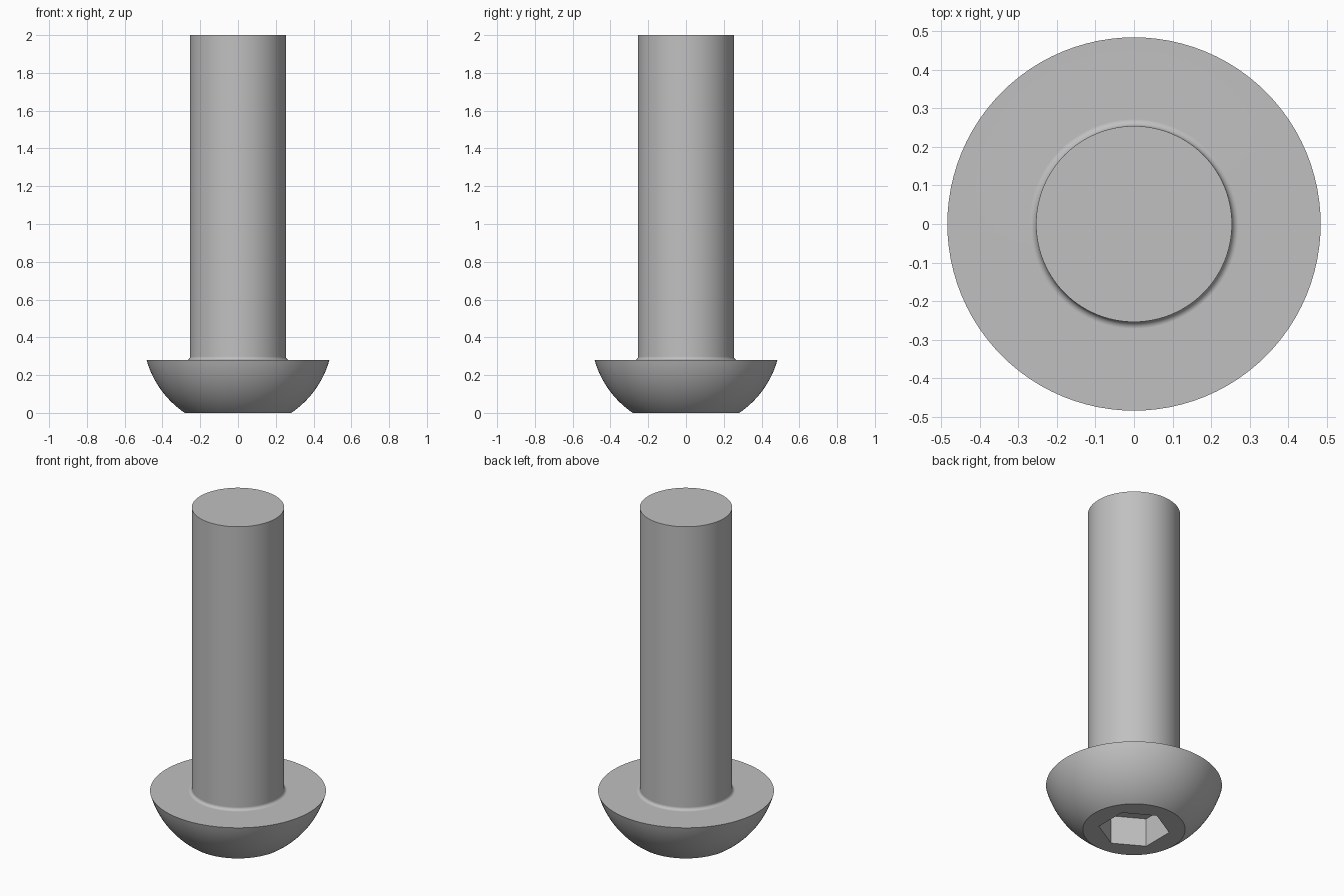
import bpy, bmesh, math
from mathutils import Matrix

cube = bpy.data.objects.get("Cube")
if cube:
    bpy.data.objects.remove(cube, do_unlink=True)

SHANK_R, HEAD_R, FACE_R = 0.254, 0.484, 0.282
HEAD_H, LENGTH, FILLET = 0.28, 2.0, 0.018
HEX_R, HEX_DEPTH = 0.196, 0.173
SIDES = 96

steel = bpy.data.materials.new("grey_steel")
steel.use_nodes = True
colour = (0.53, 0.53, 0.53, 1)
steel.diffuse_color = colour
steel.node_tree.nodes["Principled BSDF"].inputs["Base Color"].default_value = colour


def make_object(name, bm):
    bmesh.ops.recalc_face_normals(bm, faces=bm.faces)
    mesh = bpy.data.meshes.new(name)
    bm.to_mesh(mesh)
    bm.free()
    mesh.materials.append(steel)
    obj = bpy.data.objects.new(name, mesh)
    bpy.context.collection.objects.link(obj)
    return obj


def lathe(name, profile):
    """Revolve (radius, height) points about z and cap both ends."""
    bm = bmesh.new()
    rings = []
    for r, z in profile:
        angles = [math.tau * i / SIDES for i in range(SIDES)]
        rings.append([bm.verts.new((r * math.cos(a), r * math.sin(a), z)) for a in angles])
    for low, high in zip(rings, rings[1:]):
        for i in range(SIDES):
            j = (i + 1) % SIDES
            bm.faces.new((low[i], low[j], high[j], high[i]))
    bm.faces.new(rings[0][::-1])
    bm.faces.new(rings[-1])
    return make_object(name, bm)


# Domed head: arc of a sphere centred on the axis
centre = (HEAD_R**2 + HEAD_H**2 - FACE_R**2) / (2 * HEAD_H)
radius = math.hypot(FACE_R, centre)
start = math.atan2(-centre, FACE_R)
end = math.atan2(HEAD_H - centre, HEAD_R)
profile = []
for i in range(17):
    a = start + (end - start) * i / 16
    profile.append((radius * math.cos(a), centre + radius * math.sin(a)))

# Small fillet under the head, then the plain shank
for i in range(7):
    a = math.pi / 2 * i / 6
    profile.append((SHANK_R + FILLET * (1 - math.sin(a)),
                    HEAD_H + FILLET * (1 - math.cos(a))))
profile.append((SHANK_R, LENGTH))
bolt = lathe("button_head_bolt", profile)

# Hexagonal drive socket cut into the head
bm = bmesh.new()
bmesh.ops.create_cone(bm, cap_ends=True, segments=6, radius1=HEX_R, radius2=HEX_R,
                      depth=2 * HEX_DEPTH, matrix=Matrix.Rotation(math.radians(30), 4, "Z"))
# Put a corner of the hexagon on the y axis
corner = max(bm.verts, key=lambda v: v.co.y).co
turn = math.pi / 2 - math.atan2(corner.y, corner.x)
bmesh.ops.rotate(bm, verts=bm.verts, matrix=Matrix.Rotation(turn, 3, "Z"))
cutter = make_object("socket_cutter", bm)
cutter.hide_render = True

cut = bolt.modifiers.new("socket", "BOOLEAN")
cut.operation, cut.solver, cut.object = "DIFFERENCE", "EXACT", cutter
bpy.ops.object.select_all(action="DESELECT")
bolt.select_set(True)
bpy.context.view_layer.objects.active = bolt
bpy.ops.object.modifier_apply(modifier=cut.name)
bpy.data.objects.remove(cutter, do_unlink=True)

# Smooth curved walls, crisp rims and flat end faces
bpy.ops.object.shade_smooth_by_angle(angle=math.radians(30))
weighted = bolt.modifiers.new("flat_face_normals", "WEIGHTED_NORMAL")
weighted.keep_sharp = True
